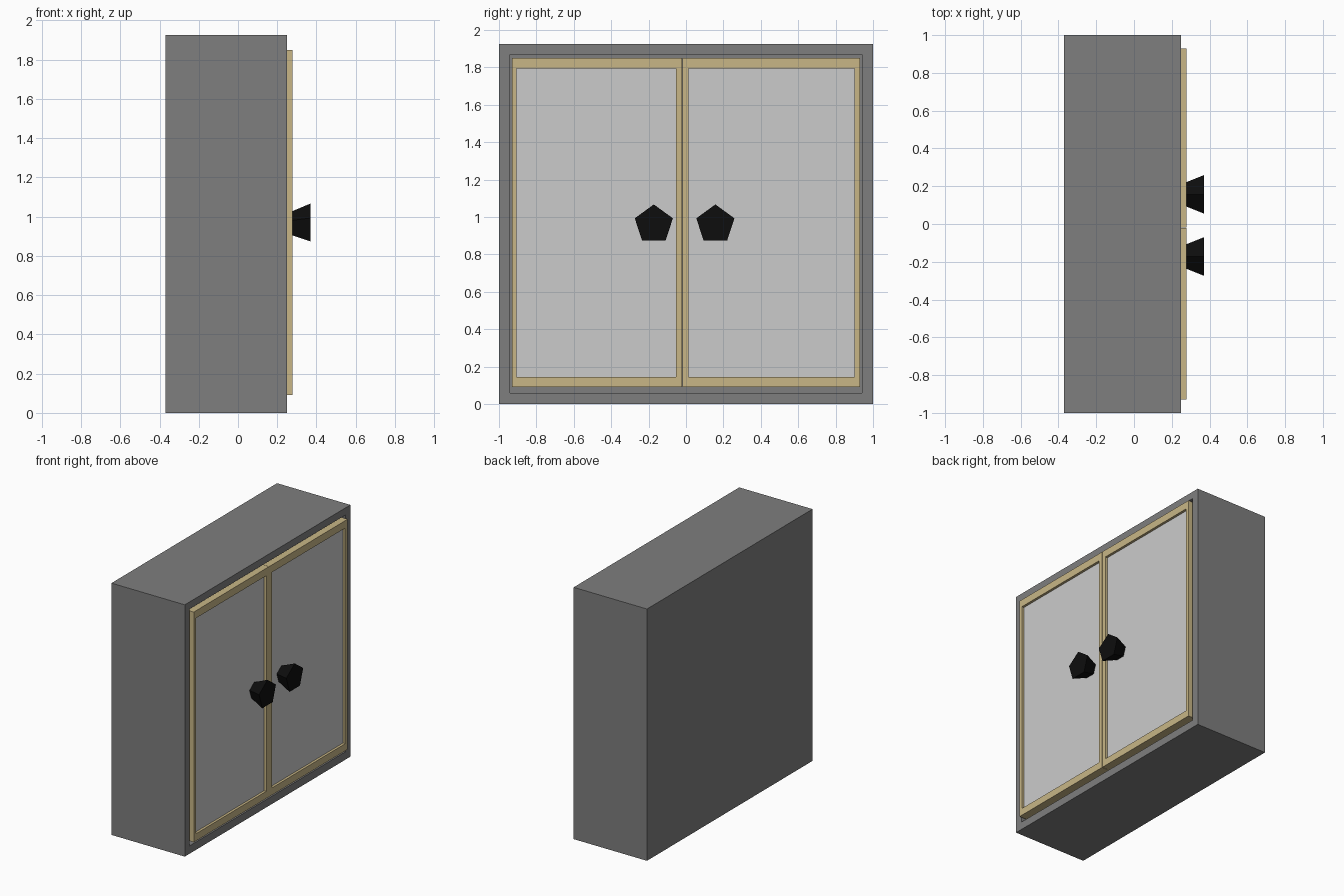
import bpy, math

old = bpy.data.objects.get("Cube")
if old:
    bpy.data.objects.remove(old)


def material(name, rgb):
    m = bpy.data.materials.new(name)
    m.use_nodes = True
    colour = (*rgb, 1)
    m.diffuse_color = colour
    m.node_tree.nodes["Principled BSDF"].inputs["Base Color"].default_value = colour
    return m


GREY = material("cabinet grey", (0.21, 0.21, 0.21))
TAN = material("frame tan", (0.58, 0.47, 0.24))
PALE = material("panel pale grey", (0.6, 0.6, 0.6))
BLACK = material("knob black", (0.004, 0.004, 0.004))


def box(name, x, y, z, mat):
    """Box from (min, max) ranges on each axis."""
    centre = [(a + b) / 2 for a, b in (x, y, z)]
    bpy.ops.mesh.primitive_cube_add(size=1, location=centre)
    ob = bpy.context.object
    ob.name = name
    ob.scale = [b - a for a, b in (x, y, z)]
    bpy.ops.object.transform_apply(location=False, rotation=False, scale=True)
    ob.data.materials.append(mat)
    return ob


def cut(target, name, x, y, z):
    """Subtract a hidden box, keeping the target's own colour."""
    cutter = box(name, x, y, z, target.data.materials[0])
    cutter.hide_render = True
    cutter.hide_set(True)
    mod = target.modifiers.new("opening", 'BOOLEAN')
    mod.operation = 'DIFFERENCE'
    mod.solver = 'EXACT'
    mod.object = cutter
    bpy.context.view_layer.objects.active = target
    bpy.ops.object.modifier_apply(modifier=mod.name)
    bpy.data.objects.remove(cutter)


# Cabinet body with a recess for the doors
BACK, FACE, FLOOR, FRONT = -0.37, 0.25, 0.2, 0.277
body = box("cabinet_body", (BACK, FACE), (-1, 1), (0, 1.925), GREY)
cut(body, "recess_cutter", (FLOOR, 0.4), (-0.94, 0.94), (0.06, 1.87))

# Doors: name, outer y range, opening y range, knob centre
doors = [
    ("right", (-0.93, -0.021), (-0.905, -0.053), -0.172),
    ("left", (-0.019, 0.93), (0.014, 0.9), 0.157),
]
for side, outer, inner, knob_y in doors:
    frame = box(side + "_door_frame", (FLOOR, FRONT), outer, (0.09, 1.85), TAN)
    cut(frame, "pane_cutter", (0, 0.4), inner, (0.145, 1.793))
    box(side + "_door_panel", (FLOOR, 0.258), inner, (0.145, 1.793), PALE)

    # Five-sided knob flaring outward, one corner up
    bpy.ops.mesh.primitive_cone_add(vertices=5, radius1=0.06, radius2=0.107,
                                    depth=0.112, location=(0.314, knob_y, 0.96))
    knob = bpy.context.object
    knob.name = side + "_door_knob"
    knob.rotation_euler = (math.pi / 2, 0, math.pi / 2)
    knob.data.materials.append(BLACK)
